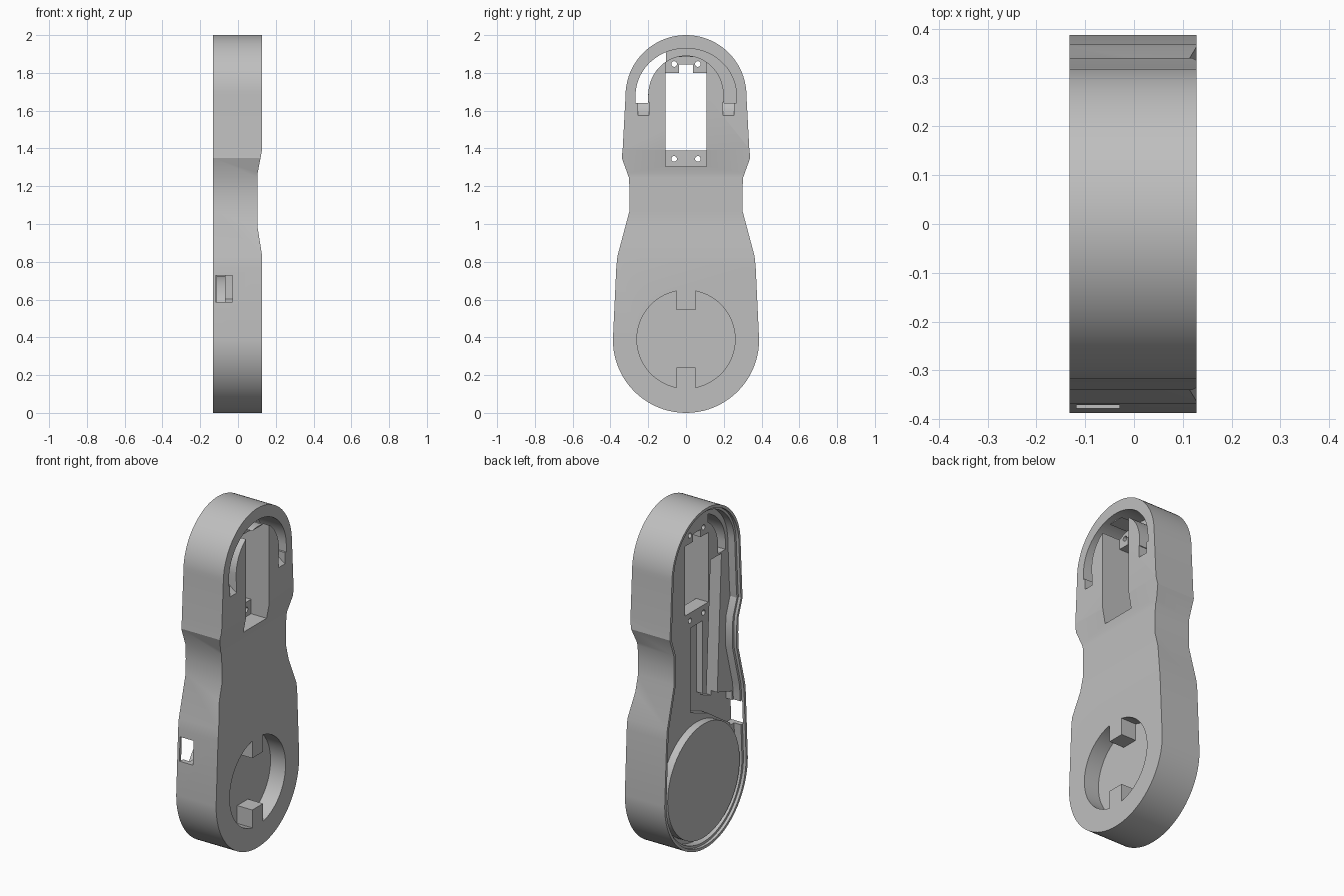
import bpy, bmesh, math
from math import sin, cos, pi

old = bpy.data.objects.get("Cube")
if old:
    bpy.data.objects.remove(old, do_unlink=True)

grey = bpy.data.materials.new("light grey plastic")
grey.use_nodes = True
colour = (0.52, 0.52, 0.52, 1)
grey.diffuse_color = colour
grey.node_tree.nodes["Principled BSDF"].inputs["Base Color"].default_value = colour

BACK, FRONT = -0.132, 0.128    # outer faces along x
FLOOR = -0.07                  # floor of the open compartment
OUT = 0.3                      # cutters reach past the body


def prism(name, pts, lo, hi, axis="x"):
    """Extrude a (y, z) profile along x, or an (x, z) profile along y."""
    bm = bmesh.new()
    place = (lambda p, d: (d, p[0], p[1])) if axis == "x" else (lambda p, d: (p[0], d, p[1]))
    a = [bm.verts.new(place(p, lo)) for p in pts]
    b = [bm.verts.new(place(p, hi)) for p in pts]
    bm.faces.new(a)
    bm.faces.new(b[::-1])
    for i in range(len(pts)):
        j = (i + 1) % len(pts)
        bm.faces.new((a[i], b[i], b[j], a[j]))
    bmesh.ops.recalc_face_normals(bm, faces=bm.faces)
    me = bpy.data.meshes.new(name)
    bm.to_mesh(me)
    bm.free()
    me.materials.append(grey)
    ob = bpy.data.objects.new(name, me)
    bpy.context.collection.objects.link(ob)
    return ob


def arc(cy, cz, ry, rz, a0, a1, n=40):
    angles = [math.radians(a0 + (a1 - a0) * i / n) for i in range(n + 1)]
    return [(cy + ry * cos(a), cz + rz * sin(a)) for a in angles]


def rect(y0, y1, z0, z1):
    return [(y0, z0), (y1, z0), (y1, z1), (y0, z1)]


def outline(d=0):
    """Body silhouette, inset by d."""
    side = [(0.335, 1.40), (0.34, 1.35), (0.302, 1.245), (0.298, 1.16),
            (0.299, 1.07), (0.363, 0.83), (0.369, 0.77)]
    right = [(y - d, z) for y, z in side]
    left = [(-y, z) for y, z in right[::-1]]
    top = arc(0, 1.68, 0.32 - d, 0.32 - d, 180, 0)
    bottom = arc(0, 0.387, 0.387 - d, 0.387 - d, 0, -180)
    return top + right + bottom + left


def combine(ob, operation="DIFFERENCE"):
    mod = body.modifiers.new("bool", "BOOLEAN")
    mod.operation, mod.solver, mod.object = operation, "EXACT", ob
    bpy.context.view_layer.objects.active = body
    bpy.ops.object.modifier_apply(modifier=mod.name)
    bpy.data.objects.remove(ob, do_unlink=True)


def cut(pts, lo, hi, axis="x"):
    combine(prism("cutter", pts, lo, hi, axis))


body = prism("handle_body", outline(), BACK, FRONT)

# Shallow grip dip across the waist
cut([(0.2, 1.4), (FRONT, 1.395), (0.104, 1.27), (0.104, 0.98), (FRONT, 0.83), (0.2, 0.8)],
    -0.6, 0.6, "y")

# Open compartment with a stepped lip, and the round boss inside it
cut(outline(0.016), -OUT, -0.115)
cut(outline(0.03), -OUT, FLOOR)
combine(prism("round_boss", arc(0, 0.39, 0.335, 0.335, 0, 354, 59), -0.115, 0), "UNION")

# Round recess with two square tabs left standing
t = math.degrees(math.asin(0.05 / 0.26))
half = arc(0, 0.39, 0.26, 0.26, -90 + t, 90 - t)
recess = half + [(0.05, 0.545), (-0.05, 0.545)]
recess += [(-y, z) for y, z in half[::-1]] + [(-0.05, 0.24), (0.05, 0.24)]
cut(recess, 0.03, OUT)

# Curved slot around the window: pocket all round, open through on one side
outer = arc(0, 1.68, 0.267, 0.25, 180, 0)
inner = arc(0, 1.68, 0.2, 0.212, 0, 180)
cut([(-0.267, 1.64)] + outer + [(0.267, 1.64), (0.2, 1.64)] + inner + [(-0.2, 1.64)], -0.03, OUT)
cut([(-0.267, 1.64)] + arc(0, 1.68, 0.267, 0.25, 180, 113.4)
    + arc(0, 1.68, 0.2, 0.212, 122, 180) + [(-0.2, 1.64)], -OUT, OUT)
for s in (-1, 1):
    y0, y1 = sorted((s * 0.195, s * 0.255))
    cut([(0.2, 1.57), (0.135, 1.57), (0.105, 1.59), (0.075, 1.615), (0.06, 1.645), (0.2, 1.645)],
        y0, y1, "y")

# Rectangular window with two screw tabs
cut(rect(-0.108, 0.108, 1.305, 1.885), 0.01, OUT)
cut(rect(-0.108, 0.108, 1.39, 1.80), -OUT, OUT)
cut(rect(-0.036, 0.036, 1.78, 1.845), -OUT, OUT)
for y in (-0.063, 0.063):
    for z in (1.345, 1.847):
        cut(arc(y, z, 0.015, 0.015, 0, 345, 23), -OUT, OUT)

# Wire channel and board pocket in the compartment floor
cut([(-0.23, 1.63), (-0.13, 1.63), (-0.09, 0.84), (-0.19, 0.80)], -0.09, 0.015)
cut([(0.056, 1.30), (-0.056, 1.30), (-0.056, 0.87), (-0.33, 0.78),
     (-0.33, 0.59), (-0.25, 0.64), (-0.1, 0.74), (0.056, 0.80)], -0.09, -0.03)

# Connector port through the side wall
cut([(-0.118, 0.587), (-0.03, 0.587), (-0.03, 0.728), (-0.118, 0.728)], -0.6, -0.31, "y")

# Smooth curves, sharp edges
bpy.ops.object.select_all(action="DESELECT")
body.select_set(True)
bpy.context.view_layer.objects.active = body
bpy.ops.object.shade_smooth_by_angle(angle=math.radians(25))
